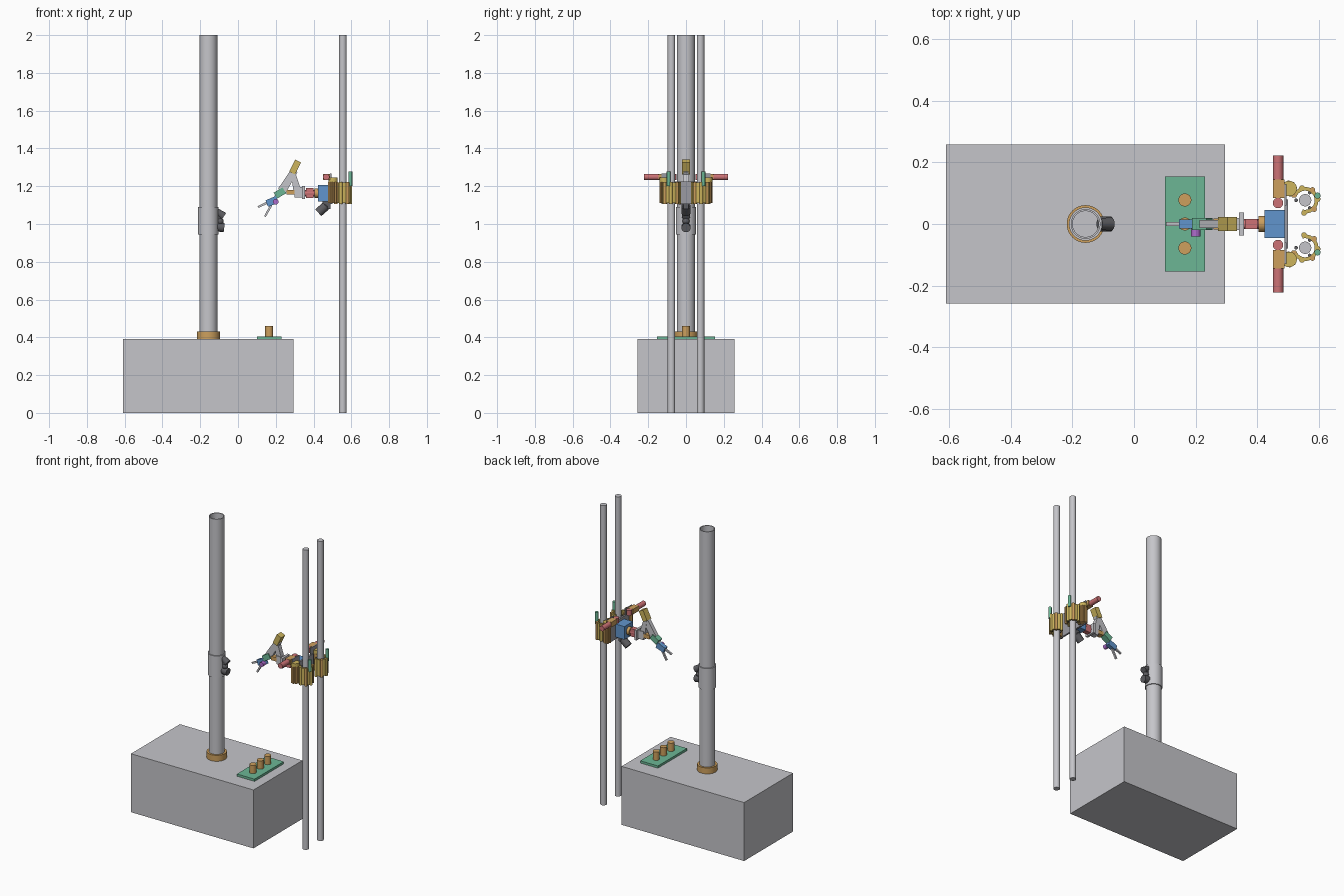
import bpy, bmesh
from math import cos, sin, pi, radians
from mathutils import Vector, Matrix

cube = bpy.data.objects.get("Cube")
if cube:
    bpy.data.objects.remove(cube, do_unlink=True)


def material(name, rgb):
    m = bpy.data.materials.new(name)
    m.use_nodes = True
    m.diffuse_color = (*rgb, 1)
    m.node_tree.nodes["Principled BSDF"].inputs["Base Color"].default_value = (*rgb, 1)
    return m


GREY = material("light grey", (.56, .56, .59))
MID = material("mid grey", (.33, .33, .36))
DARK = material("dark grey", (.11, .11, .12))
ORANGE = material("orange", (.61, .35, .11))
GOLD = material("gold", (.61, .46, .11))
GREEN = material("green", (.15, .47, .30))
RED = material("red", (.61, .17, .18))
BLUE = material("blue", (.12, .30, .61))
PURPLE = material("purple", (.43, .15, .61))


def finish(name, bm, mat, smooth=False):
    bmesh.ops.recalc_face_normals(bm, faces=bm.faces)
    me = bpy.data.meshes.new(name)
    bm.to_mesh(me)
    bm.free()
    ob = bpy.data.objects.new(name, me)
    bpy.context.collection.objects.link(ob)
    me.materials.append(mat)
    if smooth:
        bpy.ops.object.select_all(action='DESELECT')
        ob.select_set(True)
        bpy.context.view_layer.objects.active = ob
        bpy.ops.object.shade_smooth_by_angle(angle=radians(35))
    return ob


def box(name, mat, x, y, z):
    """Box from three (low, high) ranges."""
    bm = bmesh.new()
    bmesh.ops.create_cube(bm, size=1)
    for v in bm.verts:
        v.co = Vector([(a + b) / 2 + c * (b - a) for (a, b), c in zip((x, y, z), v.co)])
    return finish(name, bm, mat)


def along(a, b):
    a, b = Vector(a), Vector(b)
    return Matrix.Translation((a + b) / 2) @ (b - a).to_track_quat('Z', 'Y').to_matrix().to_4x4(), (b - a).length


def cyl(name, mat, a, b, r, r2=None, n=32):
    m, length = along(a, b)
    bm = bmesh.new()
    bmesh.ops.create_cone(bm, cap_ends=True, segments=n, radius1=r,
                          radius2=r if r2 is None else r2, depth=length, matrix=m)
    return finish(name, bm, mat, True)


def link(name, mat, a, b, w, w2, thick):
    """Tapered bar lying in the xz plane, from (x, z) to (x, z)."""
    a, b = Vector(a), Vector(b)
    side = Vector((-(b - a).y, (b - a).x)).normalized()
    outline = [a + side * w / 2, b + side * w2 / 2, b - side * w2 / 2, a - side * w / 2]
    return prism(name, mat, [(p.x, -thick / 2, p.y) for p in outline], (0, thick, 0))


def prism(name, mat, outline, push, smooth=False):
    bm = bmesh.new()
    face = bm.faces.new([bm.verts.new(p) for p in outline])
    res = bmesh.ops.extrude_face_region(bm, geom=[face], use_keep_orig=True)
    bmesh.ops.translate(bm, vec=push, verts=[g for g in res["geom"] if isinstance(g, bmesh.types.BMVert)])
    return finish(name, bm, mat, smooth)


def tube(name, mat, centre, z, outer, inner):
    bm = bmesh.new()
    pts = [bm.verts.new((r, 0, h)) for r, h in ((inner, z[0]), (outer, z[0]), (outer, z[1]), (inner, z[1]))]
    edges = [bm.edges.new((pts[i], pts[(i + 1) % 4])) for i in range(4)]
    bmesh.ops.spin(bm, geom=pts + edges, cent=(0, 0, 0), axis=(0, 0, 1), angle=2 * pi, steps=48)
    bmesh.ops.remove_doubles(bm, verts=bm.verts, dist=1e-5)
    bmesh.ops.translate(bm, vec=(*centre, 0), verts=bm.verts)
    return finish(name, bm, mat, True)


def ball(name, mat, centre, r):
    bm = bmesh.new()
    bmesh.ops.create_uvsphere(bm, u_segments=24, v_segments=12, radius=r, matrix=Matrix.Translation(centre))
    return finish(name, bm, mat, True)


# Base block, central pole and sleeve
POLE = (-.157, 0)
box("base_block", GREY, (-.61, .295), (-.258, .258), (0, .39))
tube("pole", GREY, POLE, (.39, 2), .048, .042)
tube("pole_collar", ORANGE, POLE, (.39, .43), .061, .048)
tube("pole_sleeve", GREY, POLE, (.945, 1.09), .054, .048)

# Sensor head on the sleeve
box("sensor_mount", DARK, (-.112, -.095), (-.014, .014), (.97, 1.07))
cyl("sensor_upper", DARK, (-.112, 0, 1.065), (-.075, 0, 1.04), .018, .022)
ball("sensor_ball", DARK, (-.095, 0, 1.015), .019)
cyl("sensor_lower", DARK, (-.112, 0, .985), (-.073, 0, .98), .024)

# Control plate with three pegs
box("control_plate", GREEN, (.1, .23), (-.154, .154), (.39, .405))
for i in (-1, 0, 1):
    cyl(f"control_peg_{i + 2}", ORANGE, (.165, i * .078, .405), (.165, i * .078, .46), .021)

# Rails with open clamps, gears and motors, mirrored in y
RX, RY = .555, .077
for s, side in ((1, "left"), (-1, "right")):
    def at(r, deg, z):
        return (RX + r * cos(radians(deg)), s * (RY + r * sin(radians(deg))), z)

    cyl(f"{side}_rail", GREY, (RX, s * RY, 0), (RX, s * RY, 2), .02)
    # Open ring around the rail with ribs on its outside
    arc = [-105 + i * 10 for i in range(28)]
    ring = [at(.043, d, 1.11) for d in arc] + [at(.031, d, 1.11) for d in reversed(arc)]
    prism(f"{side}_clamp_ring", GOLD, ring, (0, 0, .11), True)
    for i, d in enumerate((-95, -45, 5, 55, 105, 155)):
        cyl(f"{side}_clamp_rib_{i}", ORANGE if i % 2 else GOLD, at(.041, d, 1.105), at(.041, d, 1.223), .009, n=12)
    for i, d in enumerate((-60, 60, 180)):
        cyl(f"{side}_clamp_roller_{i}", DARK, at(.029, d, 1.12), at(.029, d, 1.21), .006, n=12)
    cyl(f"{side}_clamp_post", GREEN, (.595, s * .092, 1.2), (.595, s * .092, 1.278), .01, n=16)
    # Toothed drive gear beside the ring
    teeth = [(.503 + r * cos(k * pi / 16), s * .115 + r * sin(k * pi / 16), 1.11)
             for k in range(32) for r in ((.026,) if k % 4 < 2 else (.021,))]
    prism(f"{side}_drive_gear", ORANGE, teeth, (0, 0, .112))
    cyl(f"{side}_drive_cap", GOLD, (.503, s * .115, 1.222), (.503, s * .115, 1.245), .025)
    # Motor and gearbox on top
    box(f"{side}_gearbox", ORANGE, (.45, .488), sorted((s * .085, s * .145)), (1.232, 1.266))
    cyl(f"{side}_drive_motor", RED, (.467, s * .145, 1.249), (.467, s * .222, 1.249), .017)
    cyl(f"{side}_motor_stub", RED, (.467, s * .068, 1.232), (.467, s * .068, 1.266), .017)
    box(f"{side}_motor_bracket", MID, (.488, .495), sorted((s * .06, s * .13)), (1.105, 1.268))

# Carriage plate, body and the sensor hung below it
box("carriage_plate", MID, (.488, .5), (-.08, .08), (1.105, 1.225))
box("carriage_body", BLUE, (.423, .488), (-.045, .045), (1.12, 1.207))
box("lower_sensor_mount", DARK, (.448, .49), (-.012, .012), (1.08, 1.12))
cyl("lower_sensor", DARK, (.465, 0, 1.095), (.425, 0, 1.06), .024)
ball("lower_sensor_ball", DARK, (.457, 0, 1.085), .022)

# Arm: shoulder, elbow and forearm
cyl("shoulder_disc", ORANGE, (.404, 0, 1.163), (.423, 0, 1.163), .026)
cyl("shoulder_motor", RED, (.355, 0, 1.163), (.404, 0, 1.163), .017)
box("shoulder_motor_case", RED, (.36, .4), (-.016, .016), (1.138, 1.19))
box("shoulder_flange", GREY, (.34, .356), (-.037, .037), (1.133, 1.2))
box("shoulder_bracket", GREY, (.3, .342), (-.02, .02), (1.14, 1.195))
box("arm_root", ORANGE, (.258, .305), (-.018, .018), (1.155, 1.181))
link("upper_arm", GREY, (.316, 1.165), (.292, 1.27), .042, .024, .03)
link("elbow", GOLD, (.287, 1.27), (.318, 1.333), .034, .034, .044)
link("forearm", GREY, (.3, 1.285), (.232, 1.175), .036, .046, .026)

# Wrist and gripper
link("wrist_joint", GREEN, (.245, 1.178), (.198, 1.15), .036, .036, .04)
link("wrist_link", GREY, (.21, 1.155), (.185, 1.12), .02, .02, .02)
link("gripper_body", BLUE, (.208, 1.13), (.152, 1.108), .04, .036, .028)
cyl("gripper_motor", PURPLE, (.2, -.012, 1.118), (.2, -.04, 1.118), .015, n=20)
link("upper_finger", GREY, (.16, 1.115), (.106, 1.09), .012, .01, .012)
link("lower_finger", GREY, (.176, 1.1), (.143, 1.04), .012, .01, .012)
